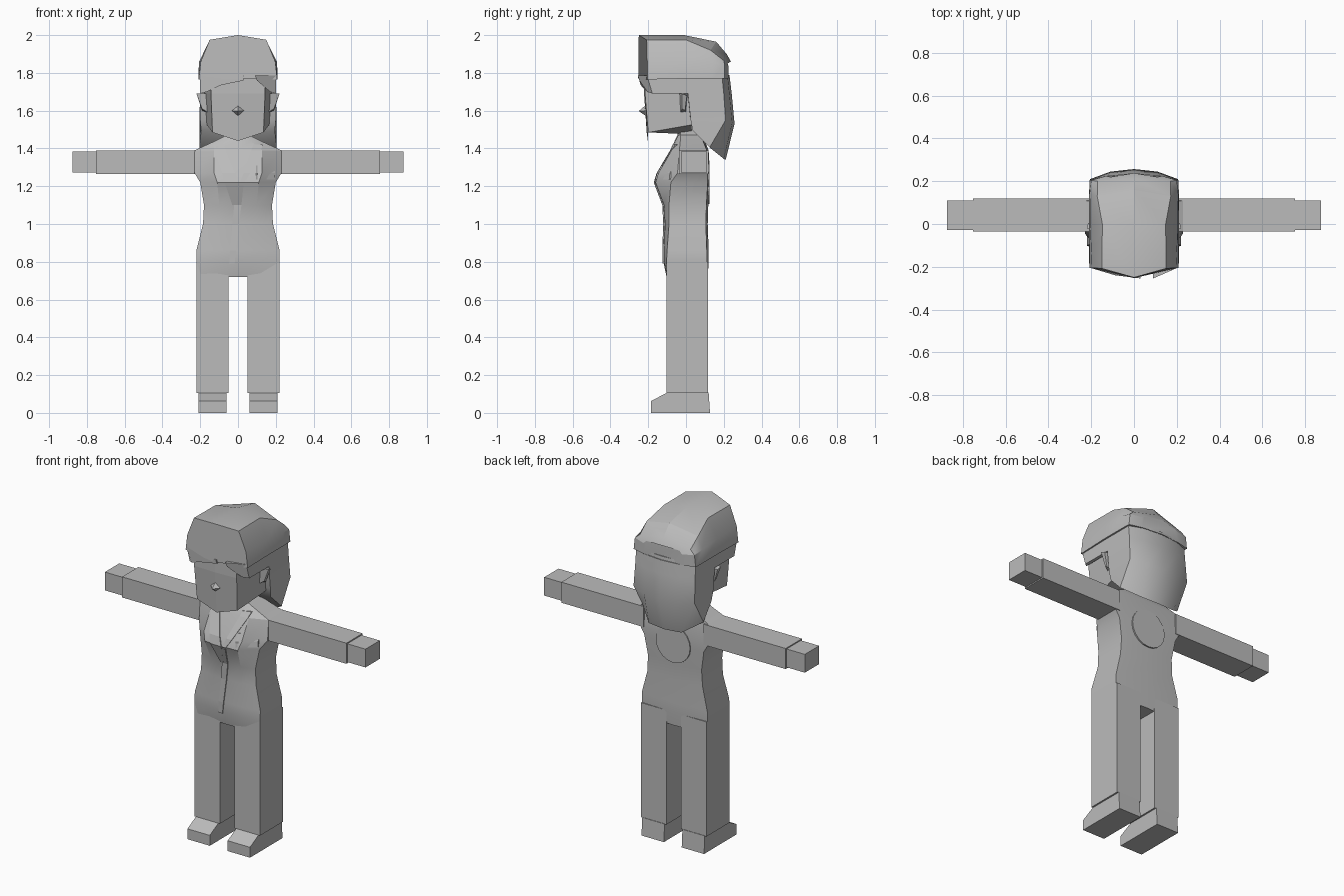
import bpy, bmesh, math
from mathutils import Vector
from mathutils.bvhtree import BVHTree

grey = bpy.data.materials.new("plain_grey")
grey.diffuse_color = (0.5, 0.5, 0.5, 1)


def finish(name, bm, smooth=None):
    bmesh.ops.remove_doubles(bm, verts=bm.verts, dist=1e-5)
    bmesh.ops.recalc_face_normals(bm, faces=bm.faces)
    me = bpy.data.meshes.new(name)
    bm.to_mesh(me)
    bm.free()
    me.materials.append(grey)
    ob = bpy.data.objects.new(name, me)
    bpy.context.collection.objects.link(ob)
    if smooth:
        bpy.ops.object.select_all(action='DESELECT')
        ob.select_set(True)
        bpy.context.view_layer.objects.active = ob
        bpy.ops.object.shade_smooth_by_angle(angle=math.radians(smooth))
    return ob


def loft(name, rings, smooth=None):
    """Skin closed rings of points, capping both ends."""
    bm = bmesh.new()
    vs = [[bm.verts.new(p) for p in r] for r in rings]
    n = len(rings[0])
    for a, b in zip(vs, vs[1:]):
        for i in range(n):
            j = (i + 1) % n
            bm.faces.new((a[i], a[j], b[j], b[i]))
    bm.faces.new(vs[0])
    bm.faces.new(vs[-1])
    return finish(name, bm, smooth)


def mirror(half):
    """Complete a half ring that begins and ends on x = 0."""
    return half + [(-x, y, z) for x, y, z in half[-2:0:-1]]


def box(name, x, y, z):
    return loft(name, [[(x[0], y[0], h), (x[1], y[0], h), (x[1], y[1], h), (x[0], y[1], h)] for h in z])


# Torso: z, half width, front, side front, back
rows = [(.72, .215, -.103, -.1, .115), (.8, .22, -.12, -.103, .12),
        (.86, .22, -.12, -.1, .12), (1.0, .185, -.115, -.09, .115),
        (1.1, .18, -.12, -.09, .118), (1.22, .2, -.165, -.08, .125),
        (1.27, .23, -.15, -.045, .125), (1.39, .23, -.08, -.035, .12),
        (1.44, .12, -.06, -.03, .1), (1.47, .06, -.045, -.03, .07),
        (1.54, .06, -.045, -.03, .07)]
torso = loft("torso", [mirror([(0, f, z), (w * .55, f + .004, z), (w, s, z), (w, b - .01, z), (0, b, z)])
                       for z, w, f, s, b in rows], 25)
bvh = BVHTree.FromPolygons([v.co for v in torso.data.vertices],
                           [p.vertices for p in torso.data.polygons])


def patch(name, strips):
    """Thin strip of cloth laid on the torso front: rows of z, left x, right x."""
    rings = []
    for z, a, b in strips:
        pts = []
        for x in (a, b):
            hit = bvh.ray_cast(Vector((x, -1, z)), Vector((0, 1, 0)))[0]
            pts.append((x, hit.y, z))
        (xa, ya, _), (xb, yb, _) = pts
        rings.append([(xa, ya - .006, z), (xb, yb - .006, z), (xb, yb + .003, z), (xa, ya + .003, z)])
    loft(name, rings)


# Jacket details
patch("left_lapel", [(1.42, -.13, -.08), (1.39, -.125, -.065), (1.27, -.085, -.015),
                     (1.22, -.07, .005), (1.1, -.03, -.01)])
patch("right_lapel", [(1.42, .08, .13), (1.39, .07, .122), (1.27, .03, .065), (1.22, .01, .035)])
patch("placket", [(1.21, -.01, .03), (1.1, -.02, .018), (1.0, -.03, .006),
                  (.86, -.042, -.01), (.79, -.047, -.018)])
patch("chest_pocket", [(1.235, .095, .195), (1.27, .095, .195), (1.31, .095, .195)])

# Round patch on the back
loft("back_patch", [[(.115 * math.cos(t * math.tau / 20), y, 1.22 + .115 * math.sin(t * math.tau / 20))
                     for t in range(20)] for y in (.117, .1255)])

for side, s in (("left", -1), ("right", 1)):
    # Arms
    box(side + "_sleeve", (s * .2, s * .753), (-.036, .12), (1.265, 1.39))
    box(side + "_hand", (s * .74, s * .875), (-.027, .11), (1.272, 1.383))
    # Legs
    box(side + "_leg", (s * .05, s * .22), (-.103, .117), (.105, .8))
    # Shoes, side profile pulled across
    profile = [(-.185, 0), (.127, 0), (.12, .107), (-.1, .107), (-.185, .063)]
    loft(side + "_shoe", [[(s * x, y, z) for y, z in profile] for x in (.06, .21)])
    # Ears
    loft(side + "_ear", [[(s * .165, -.035, 1.69), (s * .165, .01, 1.69), (s * .16, .0, 1.59), (s * .16, -.03, 1.59)],
                         [(s * .22, -.02, 1.69), (s * .215, .005, 1.68), (s * .19, -.005, 1.6), (s * .19, -.02, 1.61)]])

# Face
loft("face", [
    mirror([(0, -.205, 1.44), (.135, -.2, 1.485), (.165, .03, 1.525), (0, .03, 1.475)]),
    mirror([(0, -.222, 1.69), (.143, -.217, 1.69), (.18, .03, 1.69), (0, .03, 1.69)]),
    mirror([(0, -.222, 1.78), (.143, -.217, 1.78), (.18, .03, 1.78), (0, .03, 1.78)])])

# Nose: a small pyramid
bm = bmesh.new()
base = [bm.verts.new(p) for p in ((0, -.21, 1.632), (.035, -.21, 1.6), (0, -.21, 1.57), (-.035, -.21, 1.6))]
tip = bm.verts.new((0, -.25, 1.598))
for i in range(4):
    bm.faces.new((base[i], base[(i + 1) % 4], tip))
bm.faces.new(base)
finish("nose", bm)

# Long hair behind the head
loft("back_hair", [
    mirror([(0, .06, 1.47), (.195, .035, 1.495), (.205, .125, 1.405), (.11, .2, 1.345), (0, .21, 1.34)]),
    mirror([(0, .02, 1.55), (.2, .025, 1.55), (.205, .21, 1.55), (.11, .245, 1.535), (0, .257, 1.53)]),
    mirror([(0, .0, 1.69), (.2, .01, 1.69), (.2, .2, 1.69), (.12, .23, 1.69), (0, .242, 1.69)]),
    mirror([(0, .0, 1.79), (.2, .01, 1.79), (.2, .19, 1.79), (.12, .22, 1.79), (0, .23, 1.79)])], 35)


# Swept fringe, front outline pulled back over the temples
def fringe(name, pts):
    loft(name, [[(x, -.25 + (1.77 - z) * .3 + .8 * max(0, abs(x) - .14), z) for x, z in pts],
                [(x, .03, z) for x, z in pts]])


fringe("fringe_left", [(-.2, 1.69), (-.165, 1.7), (-.09, 1.735), (.03, 1.76), (.03, 1.785), (-.2, 1.785)])
fringe("fringe_right", [(.2, 1.69), (.17, 1.7), (.1, 1.76), (.09, 1.785), (.2, 1.785)])

# Cap, skinned front to back; each arch is closed along its underside
arches = [
    [(0, -.253, 1.77), (.208, -.205, 1.765), (.197, -.205, 1.86), (.15, -.208, 1.975), (0, -.25, 2.0)],
    [(0, -.01, 1.77), (.21, -.01, 1.77), (.205, -.01, 1.86), (.148, .0, 1.975), (0, -.01, 2.0)],
    [(0, .15, 1.77), (.21, .14, 1.77), (.207, .14, 1.85), (.172, .13, 1.92), (0, .16, 1.965)],
    [(0, .2, 1.77), (.208, .205, 1.77), (.2, .205, 1.84), (.17, .2, 1.865), (0, .215, 1.9)],
    [(0, .238, 1.77), (.13, .225, 1.77), (.13, .225, 1.835), (.11, .22, 1.85), (0, .238, 1.86)]]
loft("cap", [mirror(a) for a in arches], 25)
